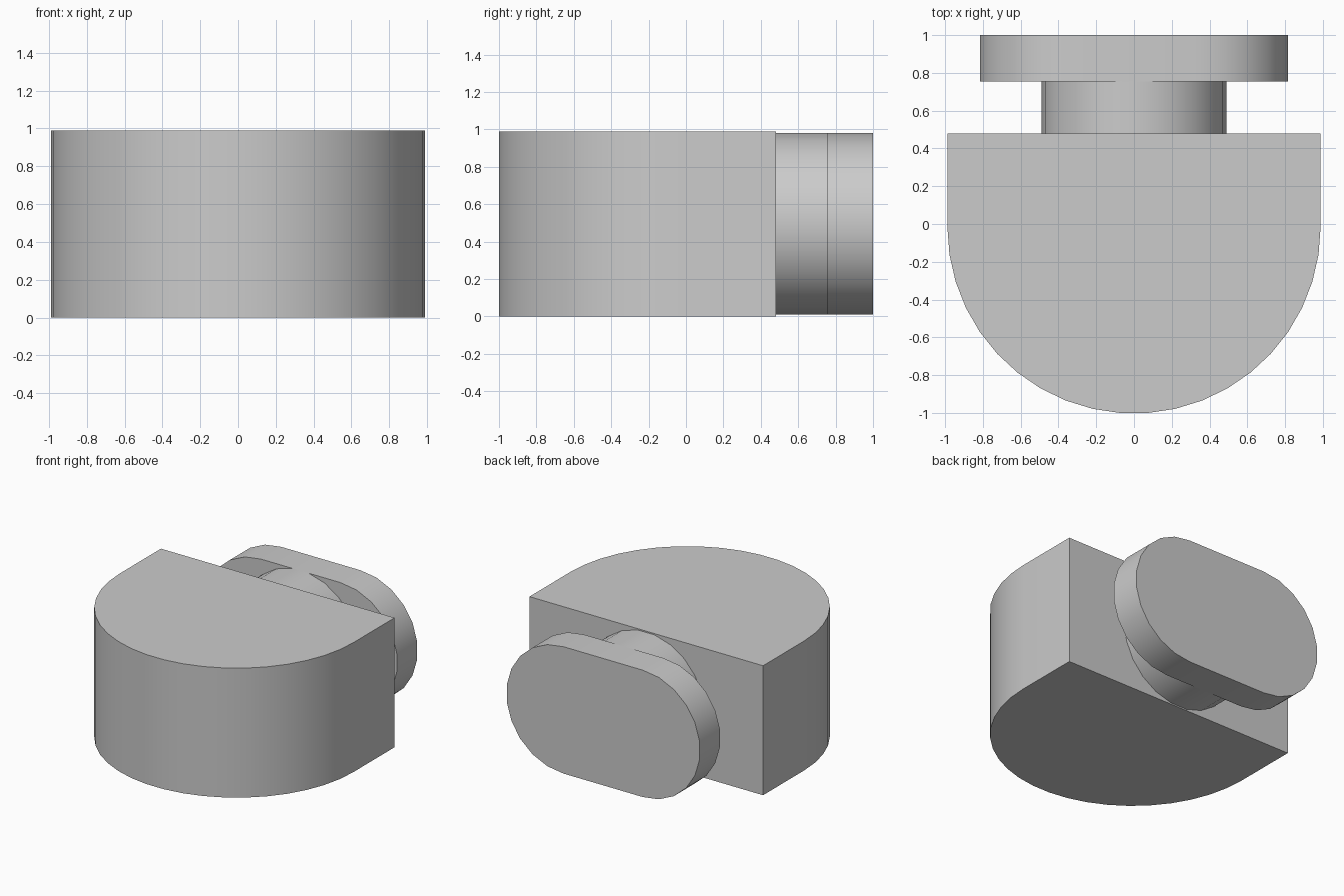
import bpy, bmesh
from math import pi, cos, sin, radians
from mathutils import Vector

cube = bpy.data.objects.get("Cube")
if cube:
    bpy.data.objects.remove(cube, do_unlink=True)

grey = bpy.data.materials.new("light_grey")
grey.use_nodes = True
colour = (0.6, 0.6, 0.6, 1)
grey.diffuse_color = colour
grey.node_tree.nodes["Principled BSDF"].inputs["Base Color"].default_value = colour


def arc(cx, cy, r, start, end, steps):
    """Points along an arc, angles in degrees."""
    angles = [radians(start + (end - start) * i / steps) for i in range(steps + 1)]
    return [(cx + r * cos(a), cy + r * sin(a)) for a in angles]


def prism(name, outline, place, depth):
    """Extrude a flat outline, placed in space by a function, along depth."""
    bm = bmesh.new()
    face = bm.faces.new([bm.verts.new(place(u, v)) for u, v in outline])
    new = bmesh.ops.extrude_face_region(bm, geom=[face])["geom"]
    bmesh.ops.translate(bm, vec=Vector(depth),
                        verts=[g for g in new if isinstance(g, bmesh.types.BMVert)])
    bmesh.ops.recalc_face_normals(bm, faces=bm.faces)
    mesh = bpy.data.meshes.new(name)
    bm.to_mesh(mesh)
    bm.free()
    mesh.materials.append(grey)
    obj = bpy.data.objects.new(name, mesh)
    bpy.context.collection.objects.link(obj)
    bpy.ops.object.select_all(action="DESELECT")
    obj.select_set(True)
    bpy.context.view_layer.objects.active = obj
    bpy.ops.object.shade_smooth_by_angle(angle=radians(30))
    return obj


MID = 0.495     # height of the connector axis
BACK = 0.48     # flat rear of the body
STEP = 0.755    # where the neck meets the tab

# Body: round front, straight sides, flat rear
body = arc(0, -0.015, 0.988, 180, 360, 21) + [(0.988, BACK), (-0.988, BACK)]
prism("body", body, lambda x, y: (x, y, 0), (0, 0, 0.99))

# Neck: round peg lying along y
prism("neck", arc(0, MID, 0.49, 0, 360, 22)[:-1],
      lambda x, z: (x, BACK, z), (0, STEP - BACK, 0))

# Tab: rounded slot-shaped plate
tab = arc(0.335, MID, 0.485, -90, 90, 11) + arc(-0.335, MID, 0.485, 90, 270, 11)
prism("connector_tab", tab, lambda x, z: (x, STEP, z), (0, 1 - STEP, 0))
